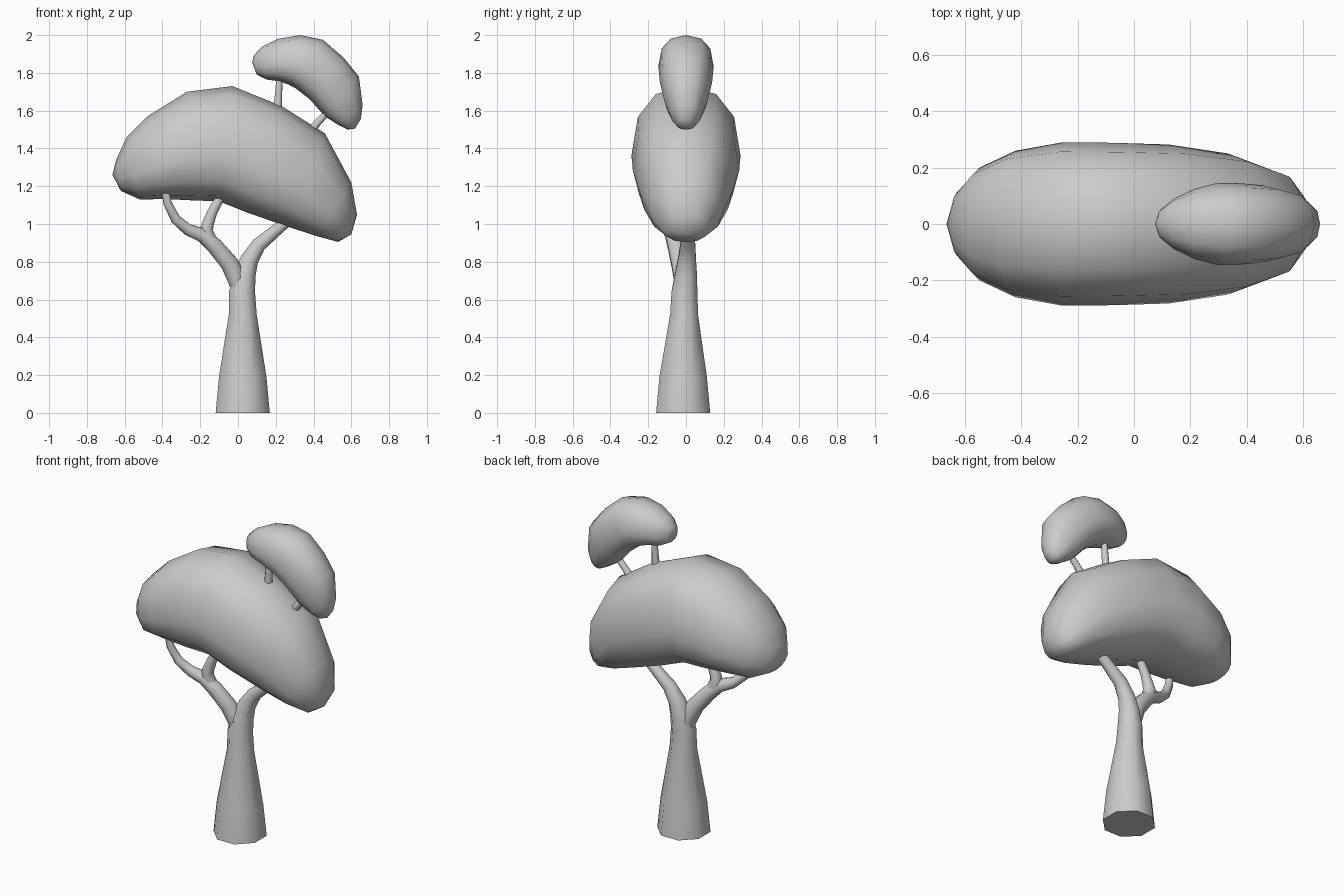
import bpy, bmesh, math
from mathutils import Vector

if "Cube" in bpy.data.objects:
    bpy.data.objects.remove(bpy.data.objects["Cube"])

grey = bpy.data.materials.new("plain_grey")
grey.use_nodes = True
colour = (0.6, 0.6, 0.6, 1)
grey.diffuse_color = colour
grey.node_tree.nodes["Principled BSDF"].inputs["Base Color"].default_value = colour


def loft(name, rings, start=None, end=None, angle=180):
    """Skin a list of point rings; close each end with a tip point or a flat cap."""
    bm = bmesh.new()
    loops = [[bm.verts.new(p) for p in ring] for ring in rings]
    n = len(loops[0])
    for a, b in zip(loops, loops[1:]):
        for i in range(n):
            j = (i + 1) % n
            bm.faces.new((a[i], a[j], b[j], b[i]))
    for loop, tip in ((loops[0], start), (loops[-1], end)):
        if tip is None:
            bm.faces.new(loop)
        else:
            v = bm.verts.new(tip)
            for i in range(n):
                bm.faces.new((loop[i], loop[(i + 1) % n], v))
    bmesh.ops.recalc_face_normals(bm, faces=bm.faces)
    mesh = bpy.data.meshes.new(name)
    bm.to_mesh(mesh)
    bm.free()
    mesh.materials.append(grey)
    obj = bpy.data.objects.new(name, mesh)
    bpy.context.collection.objects.link(obj)
    bpy.ops.object.select_all(action="DESELECT")
    obj.select_set(True)
    bpy.context.view_layer.objects.active = obj
    bpy.ops.object.shade_smooth_by_angle(angle=math.radians(angle))
    return obj


def soft(v):
    """Push a sine or cosine outward for a fuller, squarer section."""
    return math.copysign(abs(v) ** 0.85, v) if abs(v) > 1e-6 else 0


def canopy(name, start, stations, end, sides=12):
    """Bean-shaped crown: each station is top x, z, bottom x, z, half width."""
    rings = []
    for tx, tz, bx, bz, w in stations:
        top, low = Vector((tx, 0, tz)), Vector((bx, 0, bz))
        mid = low.lerp(top, 0.4)
        ring = []
        for i in range(sides):
            c, s = (soft(f(math.tau * i / sides)) for f in (math.cos, math.sin))
            ring.append(mid.lerp(top if c > 0 else low, abs(c)) + Vector((0, w * s, 0)))
        rings.append(ring)
    return loft(name, rings, (start[0], 0, start[1]), (end[0], 0, end[1]))


def limb(name, path, sides=8):
    """Tapered tube through points x, y, z, radius."""
    pts = [Vector(p[:3]) for p in path]
    rings = []
    for i, (p, spec) in enumerate(zip(pts, path)):
        t = (pts[min(i + 1, len(pts) - 1)] - pts[max(i - 1, 0)]).normalized()
        if i == 0 and p.z == 0:
            t = Vector((0, 0, 1))
        u = Vector((0, 1, 0)).cross(t).normalized()
        v = t.cross(u)
        rings.append([p + spec[3] * (u * math.cos(a) + v * math.sin(a))
                      for a in (math.tau * (k + 0.5) / sides for k in range(sides))])
    return loft(name, rings, angle=60)


# Crowns
canopy("large_crown", (-0.665, 1.26), [
    (-0.645, 1.34, -0.62, 1.175, 0.11), (-0.59, 1.46, -0.52, 1.13, 0.20),
    (-0.48, 1.57, -0.38, 1.132, 0.26), (-0.27, 1.70, -0.24, 1.125, 0.29),
    (-0.03, 1.73, -0.10, 1.12, 0.288), (0.23, 1.625, 0.05, 1.06, 0.282),
    (0.46, 1.48, 0.25, 0.99, 0.25), (0.60, 1.22, 0.42, 0.935, 0.19),
    (0.63, 1.05, 0.53, 0.905, 0.11)], (0.60, 0.945))
canopy("small_crown", (0.075, 1.855), [
    (0.085, 1.895, 0.10, 1.79, 0.05), (0.13, 1.94, 0.15, 1.765, 0.09),
    (0.21, 1.98, 0.22, 1.755, 0.125), (0.33, 2.0, 0.27, 1.737, 0.145),
    (0.45, 1.975, 0.31, 1.715, 0.145), (0.56, 1.88, 0.38, 1.66, 0.138),
    (0.64, 1.78, 0.46, 1.57, 0.115), (0.66, 1.63, 0.53, 1.525, 0.08),
    (0.65, 1.555, 0.58, 1.50, 0.045)], (0.62, 1.505))

# Trunk running into the longer fork
limb("trunk", [
    (0.025, -0.015, 0, 0.155), (0.025, -0.015, 0.19, 0.136),
    (0.025, -0.01, 0.52, 0.08), (0.022, -0.008, 0.64, 0.074),
    (0.035, 0, 0.73, 0.063), (0.06, 0.005, 0.81, 0.052),
    (0.11, 0.01, 0.89, 0.042), (0.20, 0.01, 0.965, 0.035), (0.30, 0.01, 1.05, 0.03)])

# Opposite fork with its two prongs
limb("fork_branch", [
    (0.02, -0.008, 0.6, 0.045), (-0.002, -0.012, 0.70, 0.054), (-0.045, -0.03, 0.79, 0.051),
    (-0.12, -0.052, 0.88, 0.047), (-0.185, -0.07, 0.94, 0.042),
    (-0.265, -0.09, 0.97, 0.033), (-0.33, -0.115, 1.025, 0.028),
    (-0.373, -0.135, 1.11, 0.024), (-0.385, -0.14, 1.18, 0.022)])
limb("fork_prong", [
    (-0.13, -0.055, 0.89, 0.035), (-0.17, -0.063, 0.955, 0.042),
    (-0.16, -0.065, 1.0, 0.034), (-0.137, -0.063, 1.06, 0.029),
    (-0.10, -0.06, 1.13, 0.026), (-0.08, -0.06, 1.18, 0.025)])

# Stems carrying the small crown
limb("inner_stem", [(0.205, 0, 1.56, 0.028), (0.212, 0, 1.65, 0.022), (0.222, 0, 1.80, 0.017)])
limb("outer_stem", [(0.36, 0, 1.46, 0.028), (0.42, 0, 1.535, 0.021), (0.50, 0, 1.62, 0.018)])
